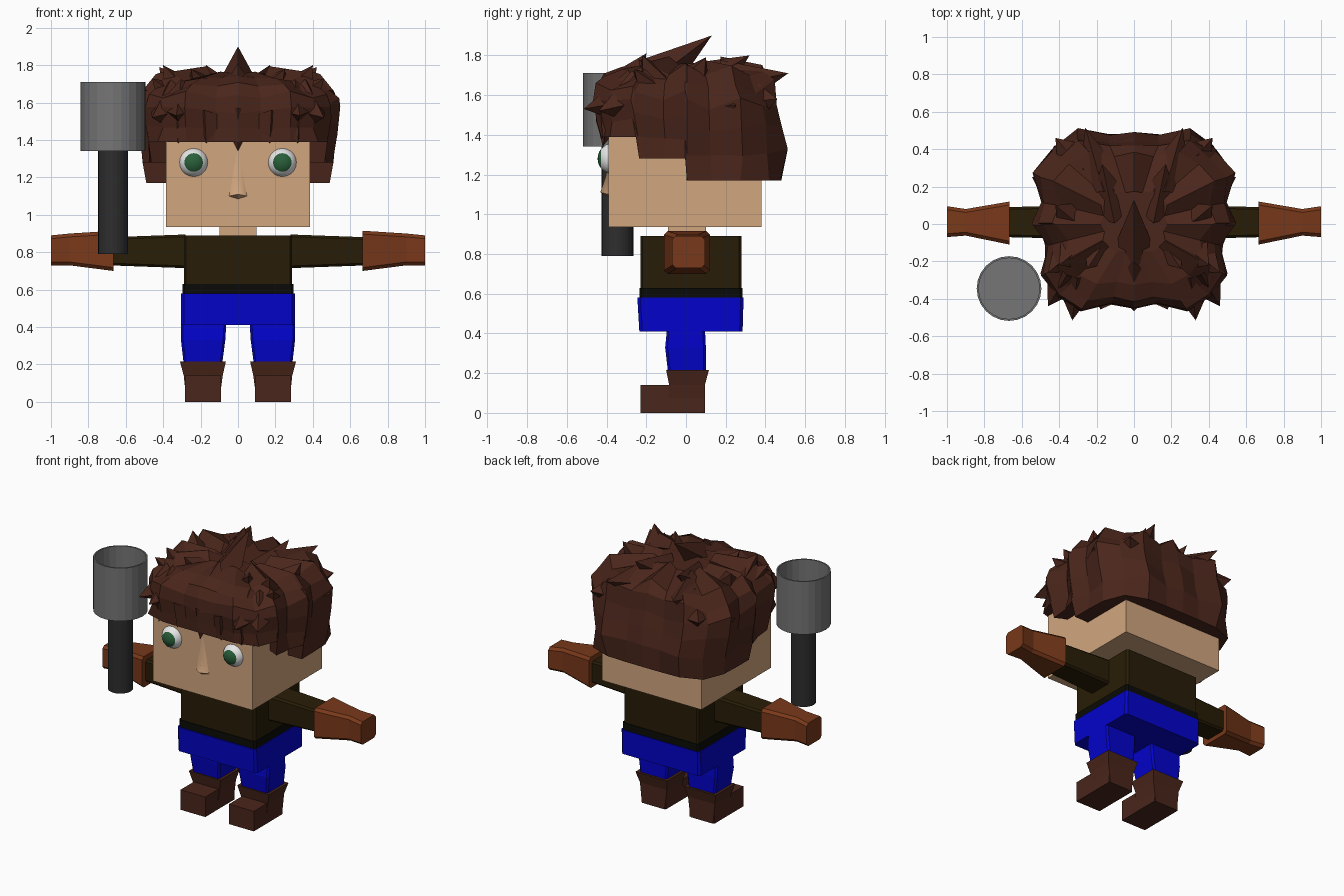
import bpy, bmesh, math
from mathutils import Vector, Matrix

if "Cube" in bpy.data.objects:
    bpy.data.objects.remove(bpy.data.objects["Cube"])


def material(name, r, g, b):
    m = bpy.data.materials.new(name)
    m.use_nodes = True
    m.diffuse_color = (r, g, b, 1)
    m.node_tree.nodes["Principled BSDF"].inputs["Base Color"].default_value = (r, g, b, 1)
    return m


skin = material("skin", .64, .38, .21)
brown = material("dark brown", .068, .019, .011)
blue = material("trouser blue", .001, .001, .6)
olive = material("shirt olive", .021, .012, .002)
black = material("belt black", .003, .003, .002)
leather = material("glove leather", .19, .04, .01)
steel = material("steel grey", .18, .18, .18)
dark = material("handle grey", .027, .027, .027)
white = material("eye white", .8, .8, .8)
green = material("iris green", .022, .115, .042)


def finish(bm, name, *mats):
    bmesh.ops.recalc_face_normals(bm, faces=bm.faces)
    mesh = bpy.data.meshes.new(name)
    bm.to_mesh(mesh)
    bm.free()
    for m in mats:
        mesh.materials.append(m)
    obj = bpy.data.objects.new(name, mesh)
    bpy.context.collection.objects.link(obj)
    return obj


def bridge(bm, rings):
    n = len(rings[0])
    for low, high in zip(rings, rings[1:]):
        for i in range(n):
            j = (i + 1) % n
            bm.faces.new((low[i], low[j], high[j], high[i]))


# Loft rectangles along z (x, y ranges) or along x (y, z ranges), with cut corners
def loft(name, mat, sections, axis="z", side=1, cut=0):
    bm = bmesh.new()
    rings = []
    for pos, a0, a1, b0, b1 in sections:
        corners = [(a0, b0), (a1, b0), (a1, b1), (a0, b1)]
        if cut:
            corners = [(a0 + cut, b0), (a1 - cut, b0), (a1, b0 + cut), (a1, b1 - cut),
                       (a1 - cut, b1), (a0 + cut, b1), (a0, b1 - cut), (a0, b0 + cut)]
        pts = [(a, b, pos) if axis == "z" else (pos, a, b) for a, b in corners]
        rings.append([bm.verts.new((x * side, y, z)) for x, y, z in pts])
    bridge(bm, rings)
    bm.faces.new(rings[0])
    bm.faces.new(rings[-1])
    return finish(bm, name, mat)


def block(name, mat, x0, x1, y0, y1, z0, z1, side=1, cut=0):
    return loft(name, mat, [(z, x0, x1, y0, y1) for z in (z0, z1)], side=side, cut=cut)


# Head (tapered under the hair), neck and trunk
loft("head", skin, [(.935, -.385, .385, -.39, .38), (1.4, -.385, .385, -.39, .38),
                    (1.62, -.28, .28, -.28, .28)])
block("neck", skin, -.1, .1, -.09, .1, .86, .96)
block("torso", olive, -.29, .29, -.23, .28, .62, .89, cut=.012)
block("belt", black, -.298, .298, -.235, .285, .57, .63, cut=.012)
loft("hips", blue, [(.41, -.305, .305, -.235, .285), (.58, -.305, .305, -.245, .29)], cut=.015)

# Nose: shallow bridge flaring to a small tip
bm = bmesh.new()
nose = [bm.verts.new(p) for p in ((0, -.389, 1.38), (-.05, -.389, 1.1), (.05, -.389, 1.1),
                                  (0, -.402, 1.2), (0, -.432, 1.11), (0, -.389, 1.085))]
for tri in ((0, 1, 3), (0, 3, 2), (1, 4, 3), (2, 3, 4), (1, 5, 4), (2, 4, 5)):
    bm.faces.new([nose[i] for i in tri]).smooth = 3 in tri
finish(bm, "nose", skin)

for side, tag in ((1, "left"), (-1, "right")):
    # Arm and glove
    loft(tag + "_arm", olive, [(.28, -.08, .1, .715, .895), (.69, -.07, .09, .73, .88)],
         "x", side, .012)
    loft(tag + "_glove", leather, [(.665, -.11, .12, .7, .915), (.9, -.062, .08, .73, .9),
                                   (1, -.07, .095, .73, .89)], "x", side, .018)
    # Leg and boot
    loft(tag + "_leg", blue, [(.2, .085, .29, -.09, .1), (.33, .068, .305, -.105, .1),
                              (.43, .062, .305, -.095, .095)], side=side, cut=.012)
    loft(tag + "_boot", brown, [(0, .1, .275, -.09, .095), (.14, .082, .29, -.085, .095),
                                (.215, .065, .31, -.1, .115)], side=side)
    block(tag + "_foot", brown, .092, .283, -.23, .09, 0, .14, side)

    # Eye with the iris on the front of the ball
    bm = bmesh.new()
    turn = Matrix.Translation((side * .237, -.365, 1.28)) @ Matrix.Rotation(math.pi / 2, 4, "X")
    bmesh.ops.create_uvsphere(bm, u_segments=20, v_segments=14, radius=.08, matrix=turn)
    for f in bm.faces:
        f.smooth = True
        f.material_index = int(f.calc_center_median().y < -.422)
    finish(bm, tag + "_eye", white, green)


# Hammer: turned profile of (radius, height)
def lathe(name, mat, profile, n=24):
    bm = bmesh.new()
    rings = [[bm.verts.new((-.668 + r * math.cos(k * math.tau / n),
                            -.345 + r * math.sin(k * math.tau / n), z)) for k in range(n)]
             for r, z in profile]
    bridge(bm, rings)
    bm.faces.new(rings[0])
    bm.faces.new(rings[-1])
    return finish(bm, name, mat)


lathe("hammer_handle", dark, [(.08, .79), (.08, 1.35)])
lathe("hammer_head", steel, [(.173, 1.34), (.173, 1.71), (.163, 1.71), (.163, 1.4)])

# Hair cap: z, half width, front depth, back depth
PROFILE = [(1.17, .49, .42, .48), (1.27, .51, .42, .515), (1.39, .53, .43, .5),
           (1.52, .545, .47, .48), (1.63, .525, .45, .45), (1.71, .46, .4, .42),
           (1.745, .36, .3, .34), (1.76, .18, .15, .18)]


def section(z):
    for low, high in zip(PROFILE, PROFILE[1:]):
        if z <= high[0]:
            t = (z - low[0]) / (high[0] - low[0])
            return [p + (q - p) * t for p, q in zip(low[1:], high[1:])]
    return PROFILE[-1][1:]


# Columns on one half, doubled where the lower edge steps down
half = []
for a in range(-90, 91, 15):
    half += [a - .6, a + .6] if a in (-30, 0) else [a]
columns = [(a, 1) for a in half] + [(a, -1) for a in half[-2:0:-1]]
ROWS = 7
bm = bmesh.new()
rings = [[] for _ in range(ROWS + 1)]
for angle, side in columns:
    c, s = math.cos(math.radians(angle)), math.sin(math.radians(angle))
    power = 6 if s < 0 else 5
    r = (c ** power + abs(s) ** power) ** (-1 / power)
    bottom = 1.39 if angle < -30 else 1.28 if angle < 0 else 1.17
    odd = round(angle / 15) % 2
    fold = .075 if odd else .05 if angle == 90 else 0
    narrow = 1 - .09 * min(1, max(0, -s) * 3)
    for row in range(ROWS + 1):
        t = max(0, row - 1) / (ROWS - 1)
        z = bottom + (1.76 - bottom) * (1 - (1 - t) ** 1.5)
        w, front, back = section(z)
        scale = .74 if row == 0 else 1 - fold * (row > 1)
        px, py = w * r * c * scale * narrow, (front if s < 0 else back) * r * s * scale
        wobble = math.sin(px * 37 + py * 23 + row * 5) * (.02 if row > 1 else 0)
        tuft = (.015 - .035 * odd) * (row > 3)
        rings[row].append(bm.verts.new((side * px * (1 + wobble), py * (1 + wobble),
                                        z + wobble + tuft)))
bridge(bm, rings)
bm.faces.new(rings[-1])
finish(bm, "hair_cap", brown)


# Pointed locks, mirrored left to right
def lock(bm, base, tip, width):
    for side in (1, -1):
        a, b = (Vector((p[0] * side, p[1], p[2])) for p in (base, tip))
        turn = (b - a).to_track_quat("Z", "Y").to_matrix().to_4x4()
        bmesh.ops.create_cone(bm, segments=4, radius1=width, radius2=0, depth=(b - a).length,
                              matrix=Matrix.Translation((a + b) / 2) @ turn)
        if base[0] == 0 == tip[0]:
            break


# Crest and crown, then sides and back, then fringe
bm = bmesh.new()
for base, tip, width in (
        ((0, -.16, 1.68), (0, .13, 1.9), .12), ((0, -.3, 1.64), (0, -.2, 1.81), .11),
        ((.3, -.14, 1.62), (.4, -.22, 1.8), .14), ((.16, -.1, 1.62), (.25, -.24, 1.78), .14),
        ((.34, -.16, 1.6), (.46, -.26, 1.73), .12), ((.17, .2, 1.64), (.26, .515, 1.71), .14),
        ((.3, 0, 1.6), (.42, .1, 1.79), .16), ((.12, .08, 1.64), (.17, .32, 1.8), .14),
        ((.36, .16, 1.52), (.545, .25, 1.55), .16), ((.28, .3, 1.56), (.42, .46, 1.58), .16),
        ((.3, -.26, 1.58), (.33, -.515, 1.53), .15), ((.34, -.24, 1.58), (.46, -.44, 1.52), .15),
        ((0, -.37, 1.55), (0, -.42, 1.34), .1), ((.15, -.37, 1.52), (.17, -.43, 1.38), .1),
        ((.28, -.36, 1.52), (.32, -.42, 1.38), .1)):
    lock(bm, base, tip, width)
finish(bm, "hair_locks", brown)
